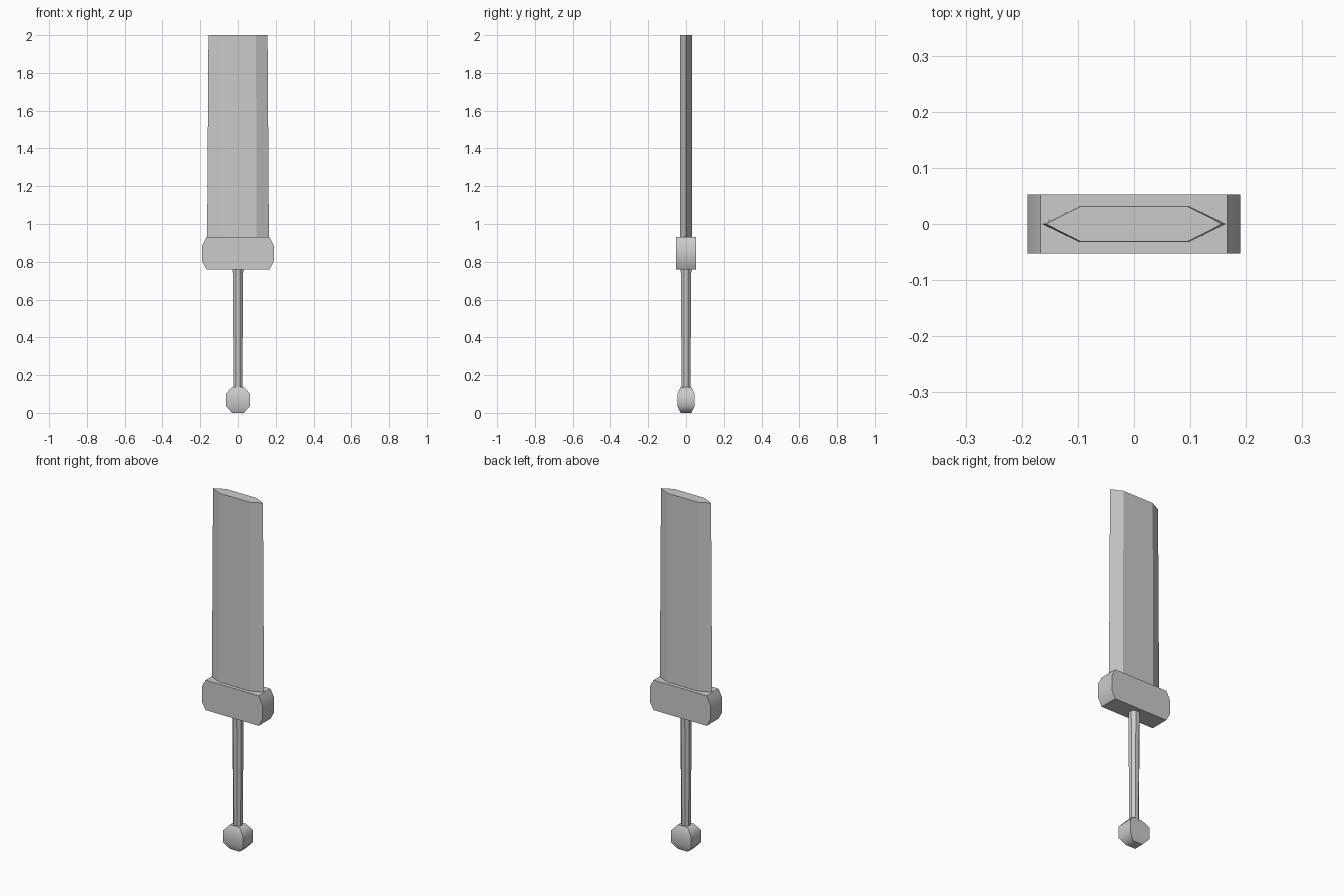
import bpy, bmesh, math

if "Cube" in bpy.data.objects:
    bpy.data.objects.remove(bpy.data.objects["Cube"])


def loft(name, rings, smooth=None):
    """Skin a list of equal-length point rings and cap both ends."""
    bm = bmesh.new()
    loops = [[bm.verts.new(p) for p in ring] for ring in rings]
    n = len(loops[0])
    for a, b in zip(loops, loops[1:]):
        for i in range(n):
            j = (i + 1) % n
            bm.faces.new((a[i], a[j], b[j], b[i]))
    bm.faces.new(loops[0])
    bm.faces.new(loops[-1])
    bmesh.ops.recalc_face_normals(bm, faces=bm.faces)
    mesh = bpy.data.meshes.new(name)
    bm.to_mesh(mesh)
    bm.free()
    ob = bpy.data.objects.new(name, mesh)
    bpy.context.collection.objects.link(ob)
    if smooth:
        bpy.ops.object.select_all(action='DESELECT')
        ob.select_set(True)
        bpy.context.view_layer.objects.active = ob
        bpy.ops.object.shade_smooth_by_angle(angle=math.radians(smooth))
    return ob


def blade_ring(edge, flat, y, z):
    return [(edge, 0, z), (flat, y, z), (-flat, y, z),
            (-edge, 0, z), (-flat, -y, z), (flat, -y, z)]


def rect_ring(x, y, z):
    return [(x, y, z), (-x, y, z), (-x, -y, z), (x, -y, z)]


def oct_ring(apothem, z):
    r = apothem / math.cos(math.pi / 8)
    angles = [math.pi / 8 + k * math.pi / 4 for k in range(8)]
    return [(r * math.cos(a), r * math.sin(a), z) for a in angles]


# Blade: flattened hexagon, slightly tapered, cut square at the top
loft("blade", [blade_ring(0.164, 0.098, 0.032, 0.92),
               blade_ring(0.157, 0.096, 0.031, 2.0)])

# Guard: block with chamfered ends
loft("guard", [rect_ring(0.167, 0.053, 0.76), rect_ring(0.19, 0.053, 0.802),
               rect_ring(0.19, 0.053, 0.885), rect_ring(0.167, 0.053, 0.93)], 50)

# Grip: tapered octagonal rod
loft("grip", [oct_ring(0.023, 0.12), oct_ring(0.028, 0.77)], 30)

# Pommel: chamfered block
loft("pommel", [rect_ring(0.031, 0.028, 0.0), rect_ring(0.063, 0.046, 0.036),
                rect_ring(0.063, 0.046, 0.102), rect_ring(0.031, 0.028, 0.137)], 50)
